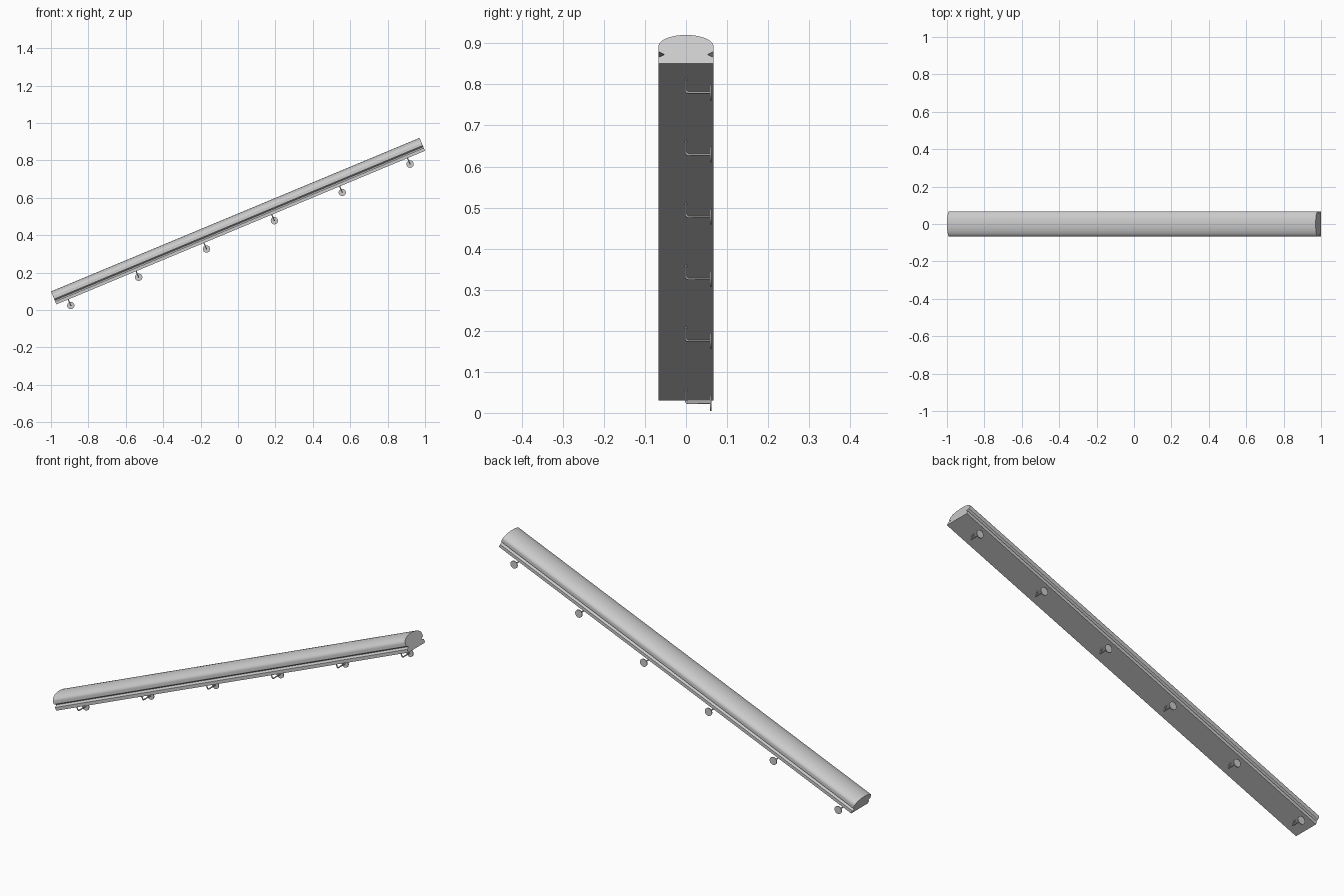
import bpy, bmesh, math
from mathutils import Matrix, Vector

if "Cube" in bpy.data.objects:
    bpy.data.objects.remove(bpy.data.objects["Cube"])

ANGLE = math.atan2(5, 12)
LENGTH = 2.135
# Local frame: x along the slope, z normal to the underside
FRAME = Matrix.Translation((-0.971, 0, 0.030)) @ Matrix.Rotation(-ANGLE, 4, 'Y')


def finish(bm, name):
    bmesh.ops.recalc_face_normals(bm, faces=bm.faces)
    mesh = bpy.data.meshes.new(name)
    bm.to_mesh(mesh)
    bm.free()
    obj = bpy.data.objects.new(name, mesh)
    bpy.context.collection.objects.link(obj)
    obj.matrix_world = FRAME
    bpy.ops.object.select_all(action='DESELECT')
    obj.select_set(True)
    bpy.context.view_layer.objects.active = obj
    bpy.ops.object.shade_smooth_by_angle(angle=math.radians(30))
    return obj


# Handrail: flat base, V groove on each side, domed top
W = 0.067
side = [(W, 0), (W, 0.016), (W - 0.015, 0.0235), (W, 0.031)]
dome = [(W * math.cos(math.pi * i / 24), 0.045 + 0.030 * math.sin(math.pi * i / 24))
        for i in range(25)]
profile = side + dome + [(-y, z) for y, z in reversed(side)]
bm = bmesh.new()
face = bm.faces.new([bm.verts.new((0, y, z)) for y, z in profile])
ext = bmesh.ops.extrude_face_region(bm, geom=[face], use_keep_orig=True)
verts = [g for g in ext['geom'] if isinstance(g, bmesh.types.BMVert)]
bmesh.ops.translate(bm, verts=verts, vec=(LENGTH, 0, 0))
finish(bm, "handrail")


def bracket(x, index):
    # Bent rod with rounded elbow, swept along a short path
    drop, bend, r, sides = -0.035, 0.006, 0.003, 12
    path = [(Vector((x, 0, 0.002)), 0.0)]
    for i in range(5):
        a = math.pi / 2 * i / 4
        path.append((Vector((x, bend * (1 - math.cos(a)),
                             drop + bend * (1 - math.sin(a)))), a))
    path.append((Vector((x, 0.060, drop)), math.pi / 2))
    bm = bmesh.new()
    rings = []
    for p, a in path:
        across = Vector((0, math.cos(a), math.sin(a)))
        rings.append([bm.verts.new(p + r * (math.cos(t) * across + math.sin(t) * Vector((1, 0, 0))))
                      for t in (2 * math.pi * k / sides for k in range(sides))])
    for lo, hi in zip(rings, rings[1:]):
        for k in range(sides):
            n = (k + 1) % sides
            bm.faces.new((lo[k], lo[n], hi[n], hi[k]))
    bm.faces.new(rings[0])
    bm.faces.new(rings[-1])
    finish(bm, f"bracket_rod_{index}")

    # Round wall plate
    bm = bmesh.new()
    bmesh.ops.create_cone(bm, cap_ends=True, segments=32, radius1=0.0195, radius2=0.0195,
                          depth=0.004,
                          matrix=Matrix.Translation((x, 0.060, drop))
                          @ Matrix.Rotation(math.pi / 2, 4, 'X'))
    finish(bm, f"wall_plate_{index}")


for i in range(6):
    bracket(0.069 + 0.393 * i, i + 1)
